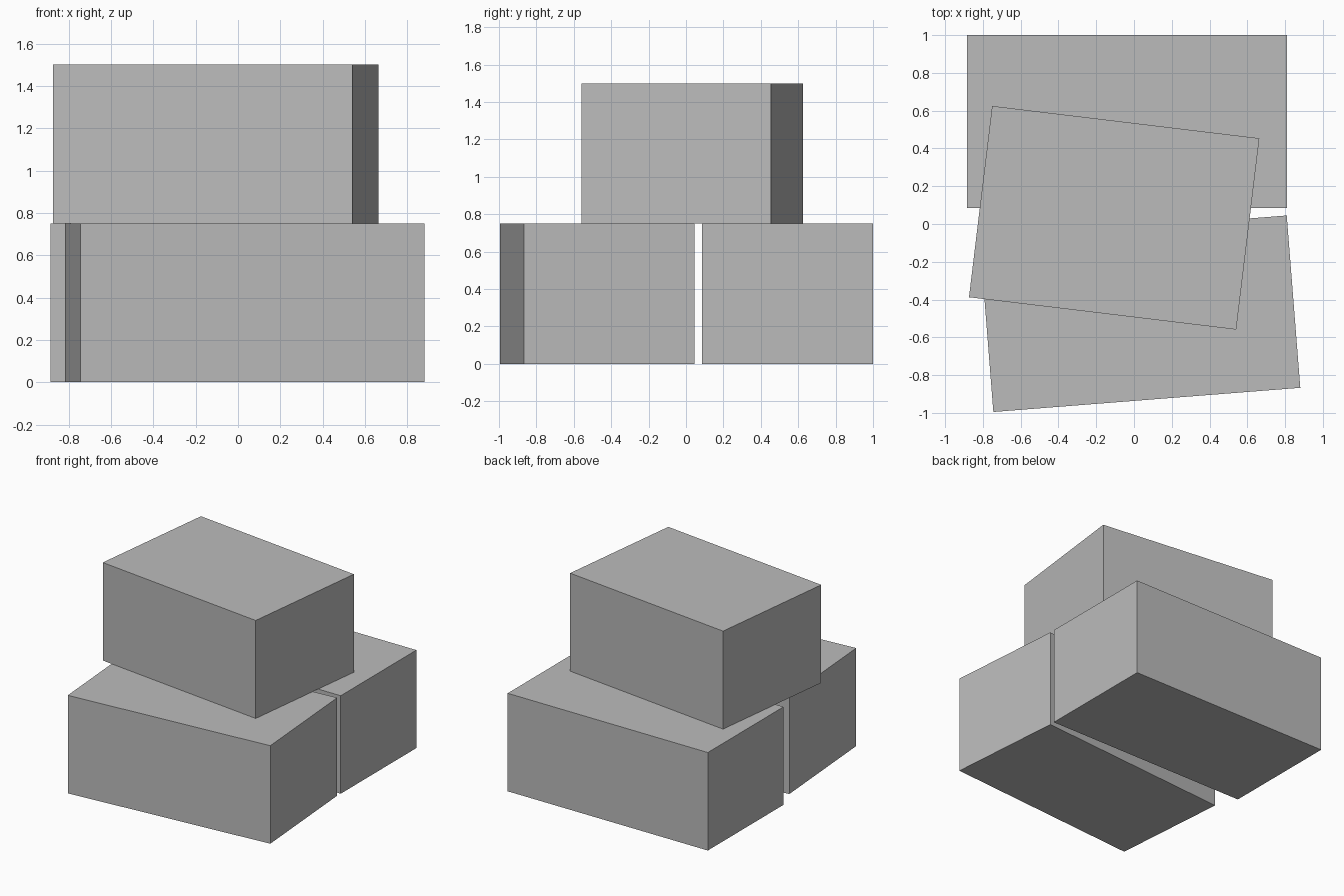
import bpy
import math

if "Cube" in bpy.data.objects:
    bpy.data.objects.remove(bpy.data.objects["Cube"])

grey = bpy.data.materials.new("plain grey")
grey.diffuse_color = (0.5, 0.5, 0.5, 1.0)
grey.use_nodes = True
grey.node_tree.nodes["Principled BSDF"].inputs["Base Color"].default_value = grey.diffuse_color


def box(name, centre, size, turn=0.0):
    """Flat-sided box, turned about z by the given degrees."""
    bpy.ops.mesh.primitive_cube_add(size=1, location=centre,
                                    rotation=(0, 0, math.radians(turn)))
    ob = bpy.context.object
    ob.name = name
    ob.scale = size
    bpy.ops.object.transform_apply(location=False, rotation=False, scale=True)
    ob.data.materials.append(grey)
    return ob


H = 0.75  # every box has the same height

# two boxes side by side on the ground
box("back_box", (-0.0375, 0.5425, H / 2), (1.695, 0.915, H))
box("front_box", (0.032, -0.475, H / 2), (1.63, 0.915, H), 4.5)

# box stacked across both
box("top_box", (-0.105, 0.033, H * 1.5), (1.425, 1.02, H), -6.9)
